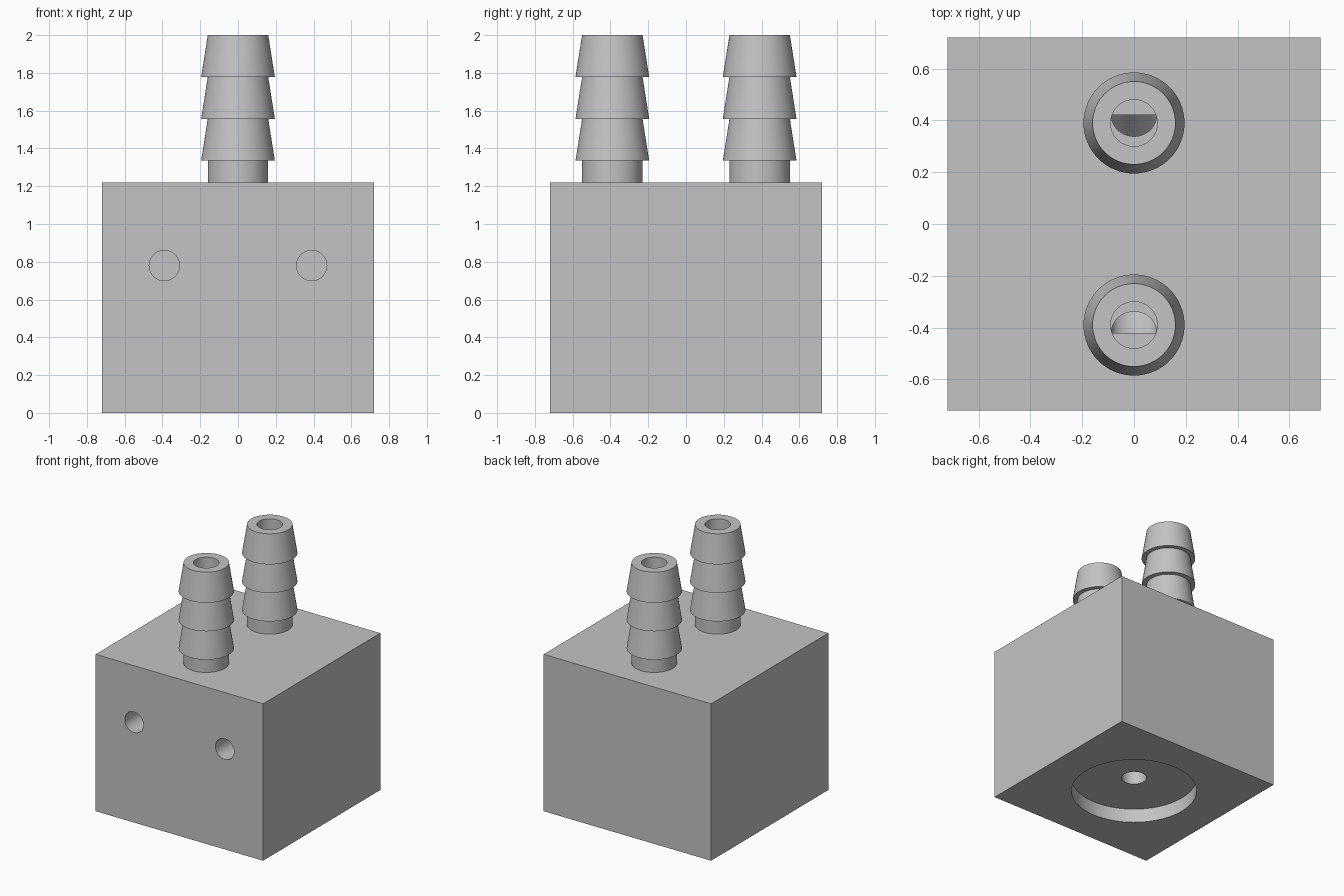
import bpy
import bmesh
import math
from mathutils import Matrix, Vector

cube = bpy.data.objects.get("Cube")
if cube:
    bpy.data.objects.remove(cube, do_unlink=True)

SEG = 64
HALF, TOP = 0.72, 1.22      # block half width and height
PORT_Y, BORE = 0.39, 0.09   # barb position and bore radius

grey = bpy.data.materials.new("plain grey")
grey.use_nodes = True
colour = (0.55, 0.55, 0.55, 1)
grey.diffuse_color = colour
grey.node_tree.nodes["Principled BSDF"].inputs["Base Color"].default_value = colour


def finish(name, bm):
    bmesh.ops.recalc_face_normals(bm, faces=bm.faces)
    mesh = bpy.data.meshes.new(name)
    bm.to_mesh(mesh)
    bm.free()
    mesh.materials.append(grey)
    obj = bpy.data.objects.new(name, mesh)
    bpy.context.collection.objects.link(obj)
    return obj


def activate(obj):
    bpy.ops.object.select_all(action='DESELECT')
    obj.select_set(True)
    bpy.context.view_layer.objects.active = obj


def smooth(obj):
    activate(obj)
    bpy.ops.object.shade_smooth_by_angle(angle=math.radians(30))


def channel(name, start, end, radius, normal):
    """Round channel whose two ends both face along normal."""
    bm = bmesh.new()
    turn = Vector(normal).to_track_quat('Z', 'Y').to_matrix().to_4x4()
    rings = [bmesh.ops.create_circle(bm, segments=SEG, radius=radius, cap_ends=True,
                                     matrix=Matrix.Translation(p) @ turn)["verts"]
             for p in (start, end)]
    for i in range(SEG):
        j = (i + 1) % SEG
        bm.faces.new((rings[0][i], rings[0][j], rings[1][j], rings[1][i]))
    obj = finish(name, bm)
    obj.hide_render = True
    return obj


def cut(obj, cutter):
    activate(obj)
    mod = obj.modifiers.new("cut", 'BOOLEAN')
    mod.operation, mod.solver, mod.object = 'DIFFERENCE', 'EXACT', cutter
    bpy.ops.object.modifier_apply(modifier=mod.name)
    bpy.data.objects.remove(cutter, do_unlink=True)


# Block
bm = bmesh.new()
bmesh.ops.create_cube(bm, size=1)
bmesh.ops.scale(bm, vec=(2 * HALF, 2 * HALF, TOP), verts=bm.verts)
bmesh.ops.translate(bm, vec=(0, 0, TOP / 2), verts=bm.verts)
block = finish("block", bm)

# Round recess and centre hole in the underside
cut(block, channel("recess_cutter", (0, 0, -0.1), (0, 0, 0.11), 0.455, (0, 0, 1)))
cut(block, channel("centre_hole_cutter", (0, 0, 0.05), (0, 0, 0.4), BORE, (0, 0, 1)))

for side in (-1, 1):
    # Bore below each barb, with a sloping channel to the centre hole
    y = side * PORT_Y
    cut(block, channel("bore_cutter", (0, y, 0.8), (0, y, TOP + 0.1), BORE, (0, 0, 1)))
    cut(block, channel("slope_cutter", (0, side * 0.42, 0.8), (0, -side * 0.01, 0.34),
                       BORE * 0.97, (0, 1, 0)))
    # Screw holes in the front
    x = side * 0.39
    cut(block, channel("screw_hole_cutter", (x, -0.8, 0.78), (x, -0.3, 0.78), 0.08, (0, 1, 0)))
smooth(block)

# Hose barbs: a neck and three tapered steps around an open bore
NECK, RIDGE, STEP = 0.16, 0.195, 0.2217
profile = [(BORE, TOP), (NECK, TOP)]
for k in range(3):
    z = 2 - (3 - k) * STEP
    profile += [(NECK, z), (RIDGE, z), (NECK, z + STEP)]
profile.append((BORE, 2))

for name, y in (("front_barb", -PORT_Y), ("back_barb", PORT_Y)):
    bm = bmesh.new()
    verts = [bm.verts.new((r, 0, z)) for r, z in profile]
    edges = [bm.edges.new((verts[i - 1], verts[i])) for i in range(len(verts))
             if i != 1]  # the bottom stays open onto the block
    bmesh.ops.spin(bm, geom=verts + edges, axis=(0, 0, 1), cent=(0, 0, 0),
                   angle=math.tau, steps=SEG, use_duplicate=False)
    bmesh.ops.remove_doubles(bm, verts=bm.verts, dist=0.0005)
    barb = finish(name, bm)
    barb.location.y = y
    smooth(barb)
